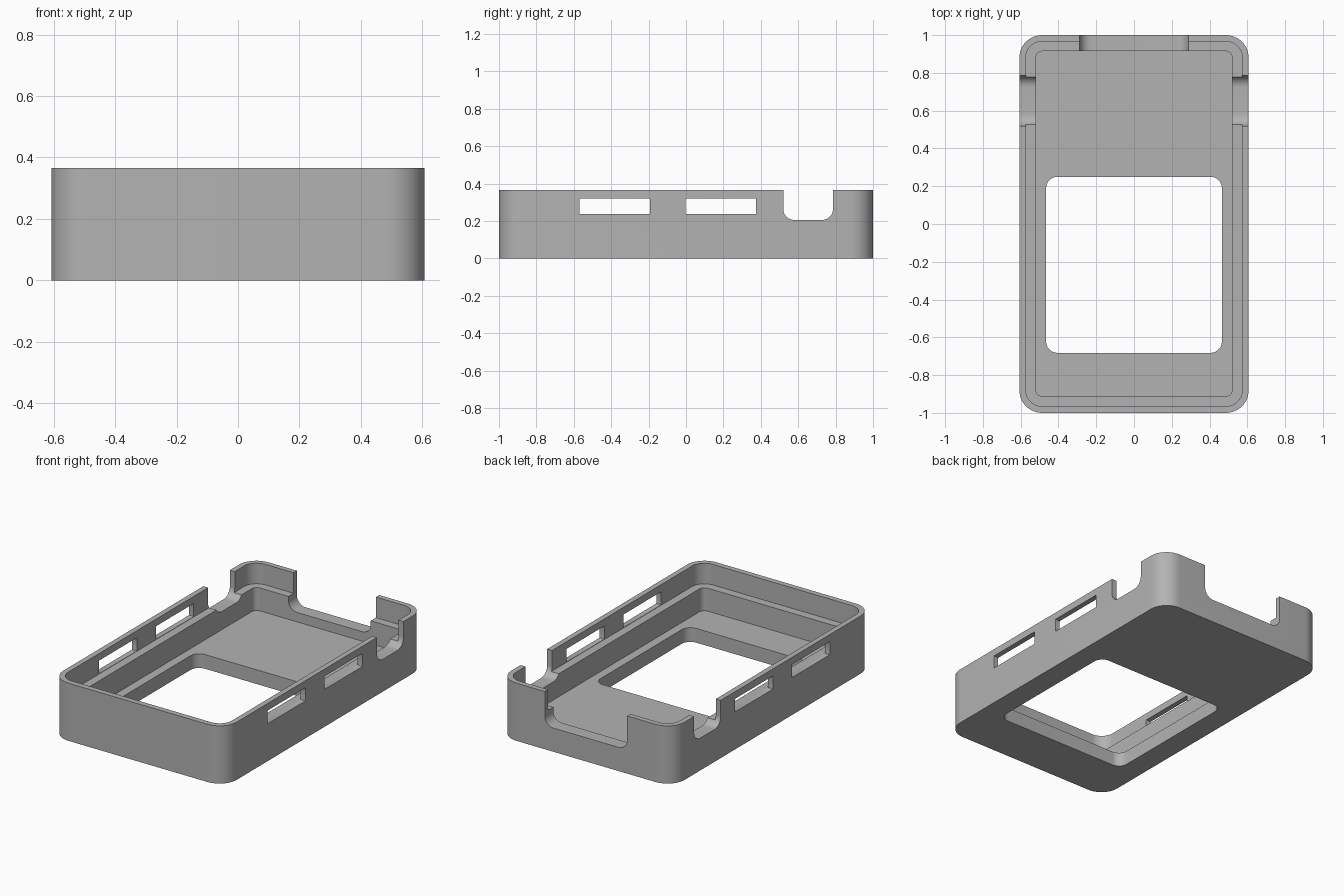
import bpy, bmesh, math

if "Cube" in bpy.data.objects:
    bpy.data.objects.remove(bpy.data.objects["Cube"])

HEIGHT = 0.365
FLOOR = 0.09      # floor thickness
LEDGE = 0.235     # height of the inner step

grey = bpy.data.materials.new("plain grey")
grey.diffuse_color = (0.45, 0.45, 0.45, 1)
grey.use_nodes = True
grey.node_tree.nodes["Principled BSDF"].inputs["Base Color"].default_value = grey.diffuse_color


def rounded_prism(name, u, v, w, radius, axis="z", steps=12):
    """Rounded rectangle over ranges u and v, extruded over range w along axis."""
    place = {"x": lambda a, b, c: (c, a, b),
             "y": lambda a, b, c: (a, c, b),
             "z": lambda a, b, c: (a, b, c)}[axis]
    corners = [(u[1], v[1], -1, -1), (u[0], v[1], 1, -1),
               (u[0], v[0], 1, 1), (u[1], v[0], -1, 1)]
    bm = bmesh.new()
    ring = []
    for i, (cu, cv, su, sv) in enumerate(corners):
        for k in range(steps + 1):
            t = math.pi / 2 * (i + k / steps)
            ring.append(bm.verts.new(place(cu + su * radius + radius * math.cos(t),
                                           cv + sv * radius + radius * math.sin(t), w[0])))
    face = bm.faces.new(ring)
    grown = bmesh.ops.extrude_face_region(bm, geom=[face])["geom"]
    bmesh.ops.translate(bm, vec=place(0, 0, w[1] - w[0]),
                        verts=[g for g in grown if isinstance(g, bmesh.types.BMVert)])
    bmesh.ops.recalc_face_normals(bm, faces=bm.faces)
    mesh = bpy.data.meshes.new(name)
    bm.to_mesh(mesh)
    bm.free()
    mesh.materials.append(grey)
    obj = bpy.data.objects.new(name, mesh)
    bpy.context.collection.objects.link(obj)
    return obj


# Outer shell of the case
case = rounded_prism("case_tray", (-0.607, 0.607), (-1, 1), (0, HEIGHT), 0.12)

cutters = [
    # Stepped cavity: wide above the ledge, narrow down to the floor
    rounded_prism("upper_cavity", (-0.573, 0.573), (-0.965, 0.967), (LEDGE, 0.8), 0.086),
    rounded_prism("lower_cavity", (-0.52, 0.52), (-0.912, 0.915), (FLOOR, 0.8), 0.035),
    # Window through the floor
    rounded_prism("floor_window", (-0.465, 0.465), (-0.682, 0.25), (-0.3, 0.2), 0.06),
    # Notch across both side walls, and the deeper notch in the back wall
    rounded_prism("side_notch", (0.52, 0.786), (0.205, 0.8), (-1, 1), 0.06, "x"),
    rounded_prism("back_notch", (-0.288, 0.288), (0.15, 0.8), (0.85, 1.2), 0.06, "y"),
    # Slots through both side walls
    rounded_prism("front_slot", (-0.57, -0.193), (0.237, 0.32), (-1, 1), 0.004, "x", 3),
    rounded_prism("rear_slot", (-0.002, 0.375), (0.237, 0.32), (-1, 1), 0.004, "x", 3),
]

bpy.context.view_layer.objects.active = case
case.select_set(True)
for cutter in cutters:
    cutter.hide_render = True
    mod = case.modifiers.new(cutter.name, "BOOLEAN")
    mod.operation = "DIFFERENCE"
    mod.solver = "EXACT"
    mod.object = cutter
    bpy.ops.object.modifier_apply(modifier=mod.name)
for cutter in cutters:
    bpy.data.objects.remove(cutter, do_unlink=True)

# Smooth rounded corners, crisp edges elsewhere
bpy.ops.object.shade_smooth_by_angle(angle=math.radians(30))
